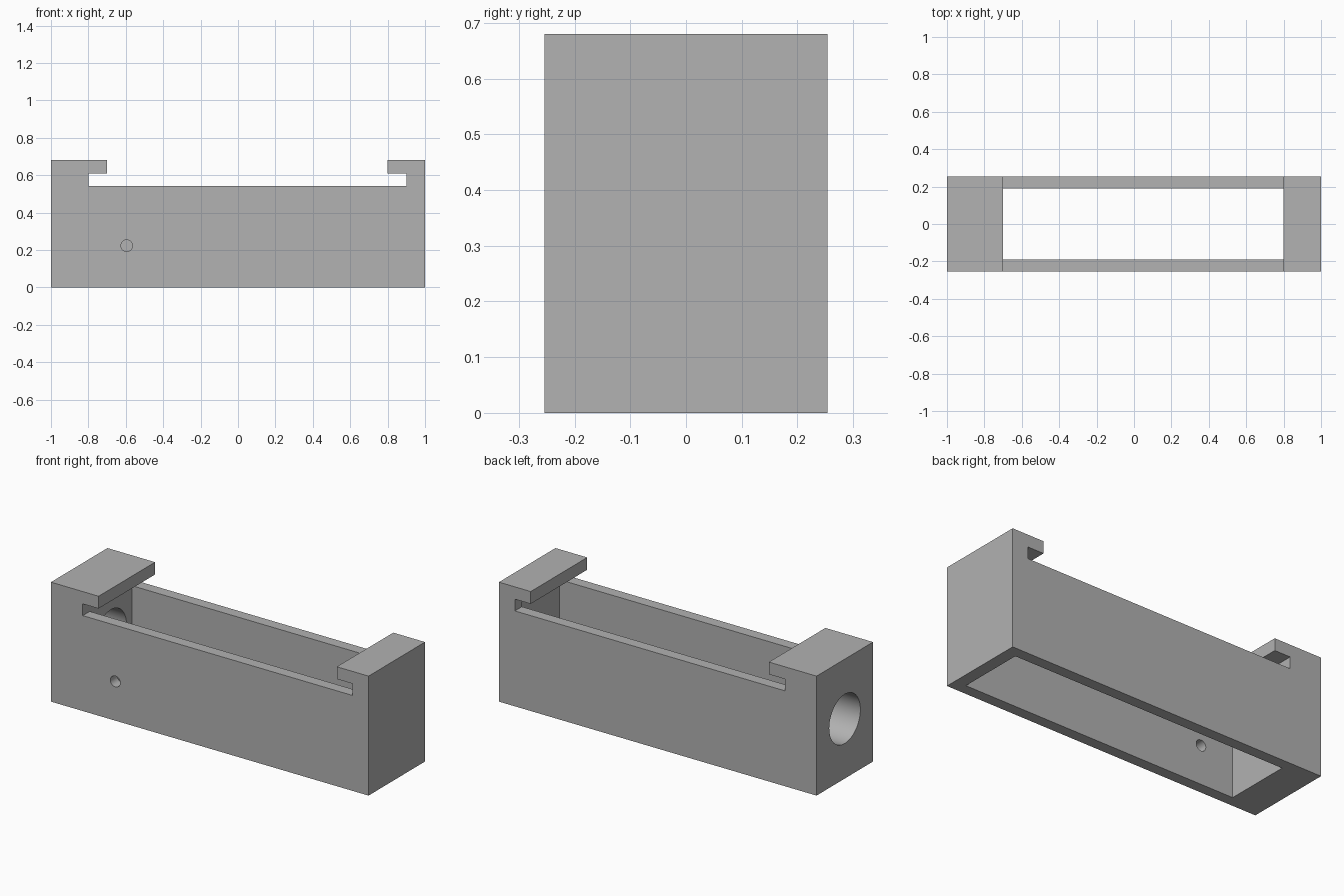
import bpy, bmesh, math
from mathutils import Vector

cube = bpy.data.objects.get("Cube")
if cube:
    bpy.data.objects.remove(cube, do_unlink=True)

HALF_DEPTH = 0.254
WALL = 0.063
HEIGHT = 0.68
RIM = 0.543      # top of the long side walls
LIP = 0.61       # underside of the end hooks

grey = bpy.data.materials.new("plain grey")
grey.use_nodes = True
colour = (0.445, 0.445, 0.445, 1)
grey.diffuse_color = colour
grey.node_tree.nodes["Principled BSDF"].inputs["Base Color"].default_value = colour


def extrude_profile(name, points, y0, y1):
    """Extrude an x-z outline along y into a solid object."""
    bm = bmesh.new()
    face = bm.faces.new([bm.verts.new((x, y0, z)) for x, z in points])
    out = bmesh.ops.extrude_face_region(bm, geom=[face])
    moved = [v for v in out["geom"] if isinstance(v, bmesh.types.BMVert)]
    bmesh.ops.translate(bm, verts=moved, vec=Vector((0, y1 - y0, 0)))
    bmesh.ops.recalc_face_normals(bm, faces=bm.faces)
    mesh = bpy.data.meshes.new(name)
    bm.to_mesh(mesh)
    bm.free()
    mesh.materials.append(grey)
    obj = bpy.data.objects.new(name, mesh)
    bpy.context.collection.objects.link(obj)
    return obj


def drill(name, radius, length, location, rotation):
    bpy.ops.mesh.primitive_cylinder_add(vertices=64, radius=radius, depth=length,
                                        location=location, rotation=rotation)
    obj = bpy.context.object
    obj.name = name
    obj.data.materials.append(grey)
    return obj


# Housing: side outline with a hook over each end
housing = extrude_profile("housing", [
    (-1, 0), (1, 0), (1, HEIGHT), (0.8, HEIGHT), (0.8, LIP), (0.9, LIP),
    (0.9, RIM), (-0.8, RIM), (-0.8, LIP), (-0.7, LIP), (-0.7, HEIGHT), (-1, HEIGHT),
], -HALF_DEPTH, HALF_DEPTH)

# Cutters: open cavity, large end bore, small front hole
inner = HALF_DEPTH - WALL
cutters = [
    extrude_profile("cavity_cutter",
                    [(-0.8, -0.1), (0.93, -0.1), (0.93, 0.575), (-0.8, 0.575)],
                    -inner, inner),
    drill("end_bore_cutter", 0.14, 0.5, (-0.95, 0, 0.34), (0, math.pi / 2, 0)),
    drill("front_hole_cutter", 0.031, 0.2, (-0.595, -HALF_DEPTH, 0.223), (math.pi / 2, 0, 0)),
]

bpy.ops.object.select_all(action="DESELECT")
housing.select_set(True)
bpy.context.view_layer.objects.active = housing
for cutter in cutters:
    mod = housing.modifiers.new(cutter.name, "BOOLEAN")
    mod.operation = "DIFFERENCE"
    mod.solver = "EXACT"
    mod.object = cutter
    bpy.ops.object.modifier_apply(modifier=mod.name)
for cutter in cutters:
    bpy.data.objects.remove(cutter, do_unlink=True)

# Smooth bores, crisp edges
bpy.ops.object.shade_smooth_by_angle(angle=math.radians(30))
